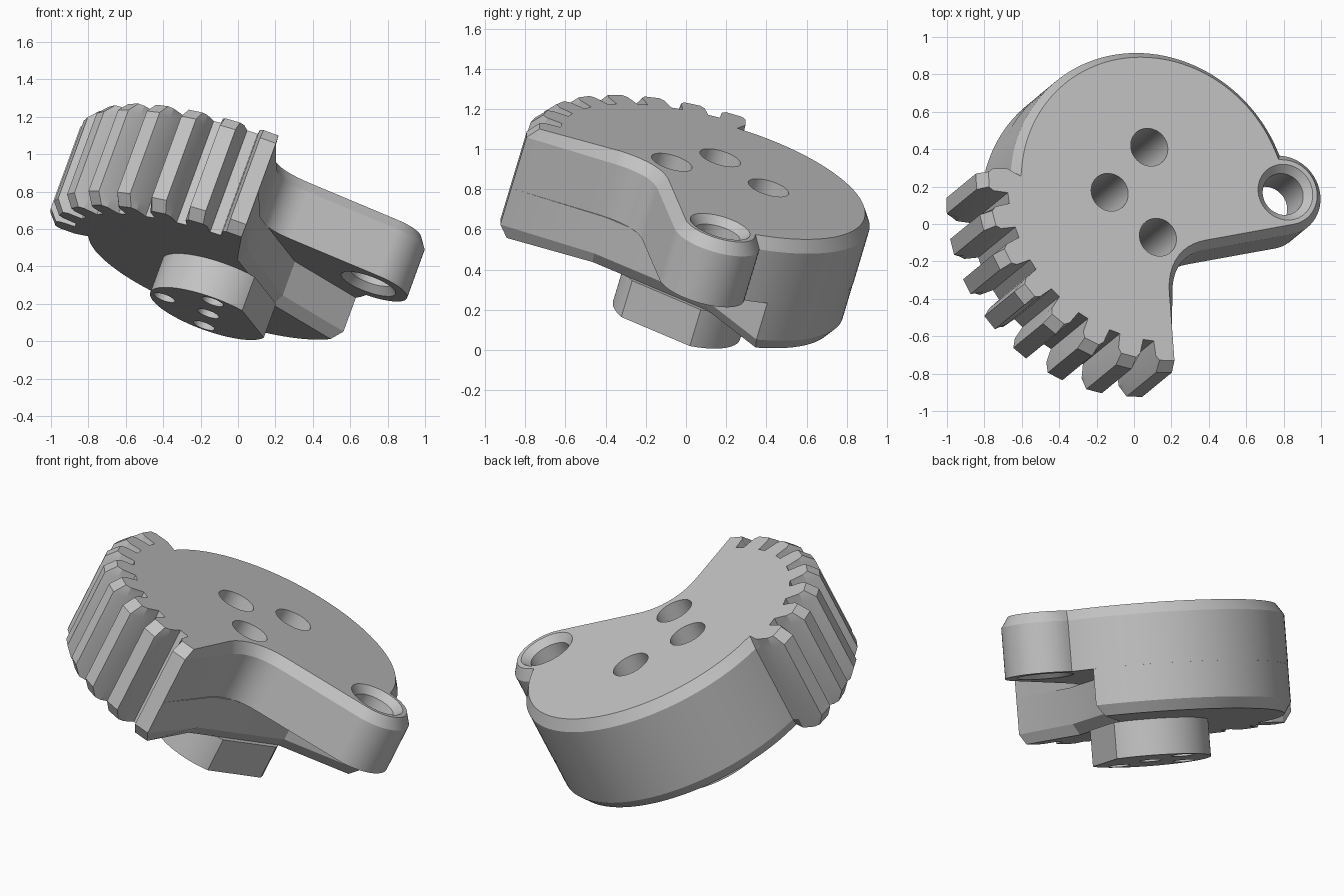
import bpy, bmesh, math
from mathutils import Vector, Matrix

cube = bpy.data.objects.get("Cube")
if cube:
    bpy.data.objects.remove(cube, do_unlink=True)

grey = bpy.data.materials.new("plain grey")
grey.use_nodes = True
grey.diffuse_color = (0.55, 0.55, 0.55, 1)
grey.node_tree.nodes["Principled BSDF"].inputs["Base Color"].default_value = grey.diffuse_color

# Tilted frame: origin on the gear axis in the top face, local z along the axis
normal = Vector((0.365, 0.3, 1)).normalized()
side = Vector((normal.z, 0, -normal.x)).normalized()
across = normal.cross(side)
FRAME = Matrix((side, across, normal)).transposed().to_4x4()
FRAME.translation = (0.105, 0.17, 0.871)

TOP_CHAMFER, CHAMFER_DEPTH = 0.04, 0.06
DISC_R, ROOT_R, TIP_R = 0.79, 0.83, 0.985
ARM_DEPTH, BODY_DEPTH, HUB_DEPTH = 0.34, 0.60, 0.80
TEETH, PITCH, FIRST = 8, 13.35, -91
BOSS, BOSS_R = Vector((0.75, 0)), 0.22


def polar(r, deg, centre=(0, 0)):
    a = math.radians(deg)
    return Vector((centre[0] + r * math.cos(a), centre[1] + r * math.sin(a)))


def arc(r, start, end, centre=(0, 0), step=3):
    n = max(2, round(abs(end - start) / step))
    return [polar(r, start + (end - start) * i / n, centre) for i in range(n + 1)]


def inset(points, d):
    """Move a counter-clockwise outline inward; gear points are only clipped at the tip."""
    out = []
    for i, p in enumerate(points):
        if p.length > DISC_R + 0.01 and p.x < 0.2:
            out.append(p * min(1, (TIP_R - d * 1.25) / p.length))
            continue
        a = (p - points[i - 1]).normalized()
        b = (points[(i + 1) % len(points)] - p).normalized()
        na, nb = Vector((-a.y, a.x)), Vector((-b.y, b.x))
        m = (na + nb).normalized()
        out.append(p + m * d / max(0.6, m.dot(na)))
    return out


def loft(name, rings):
    """Solid through outlines, given as (points, height) from bottom to top."""
    bm = bmesh.new()
    loops = [[bm.verts.new((p.x, p.y, z)) for p in pts] for pts, z in rings]
    for lo, hi in zip(loops, loops[1:]):
        for i in range(len(lo)):
            j = (i + 1) % len(lo)
            bm.faces.new((lo[i], lo[j], hi[j], hi[i]))
    bm.faces.new(loops[0][::-1])
    bm.faces.new(loops[-1])
    bmesh.ops.recalc_face_normals(bm, faces=bm.faces)
    mesh = bpy.data.meshes.new(name)
    bm.to_mesh(mesh)
    bm.free()
    mesh.materials.append(grey)
    obj = bpy.data.objects.new(name, mesh)
    bpy.context.collection.objects.link(obj)
    obj.matrix_world = FRAME
    return obj


def bore(name, centre, steps):
    """Round cutter from (radius, height) steps."""
    return loft(name, [(arc(r, 0, 352.5, centre, 7.5), z) for r, z in steps])


# Gear teeth, running clockwise from the end wall to the plain disc
teeth = []
for k in range(TEETH):
    mid = FIRST - PITCH * k
    profile = [(ROOT_R, 4.6), (0.91, 3.9), (TIP_R, 2.6)]
    if k:
        teeth += [polar(r, mid + h) for r, h in profile]
    else:
        teeth.append(polar(TIP_R, mid + 2.6))
    teeth += [polar(r, mid - h) for r, h in reversed(profile)]
teeth.reverse()
disc_end = FIRST - PITCH * (TEETH - 1) - 5 + 360

# Upper outline: teeth, filleted inner corner, arm with round boss, disc
knee, bend, arm_start = Vector((0.075, -0.53)), Vector((0.10, -0.335)), Vector((0.28, -0.305))
fillet = [knee.lerp(bend, t).lerp(bend.lerp(arm_start, t), t) for t in [i / 10 for i in range(11)]]
join = Vector((0.759, 0.22))
boss_end = math.degrees(math.atan2(join.y, join.x - BOSS.x))
join_angle = math.degrees(math.atan2(join.y, join.x))
upper = teeth + fillet + arc(BOSS_R, -80, boss_end, BOSS, 6) + arc(DISC_R, join_angle + 2, disc_end)

# Lower outline: the arm side is cut away by two flat walls
lower = teeth + [Vector((0.085, -0.50)), Vector((0.34, 0.08))] + arc(DISC_R - 0.001, 25.5, disc_end)

upper_plate = loft("upper_plate", [(upper, -ARM_DEPTH), (upper, -CHAMFER_DEPTH),
                                   (inset(upper, TOP_CHAMFER), 0)])
lower_plate = loft("lower_plate", [(inset(lower, TOP_CHAMFER), -BODY_DEPTH),
                                   (lower, CHAMFER_DEPTH - BODY_DEPTH), (lower, -ARM_DEPTH)])
hub = loft("hub", [(arc(0.33, 12, 300), -HUB_DEPTH), (arc(0.33, 12, 300), -BODY_DEPTH)])

# Holes: three stepped bores, a small centre bore under the hub, a countersunk boss hole
cutters = [bore("bolt_cutter", polar(0.25, a), [(0.06, -1), (0.06, -0.58), (0.105, -0.55), (0.105, 0.1)])
           for a in (-90, 90, 180)]
cutters.append(bore("centre_cutter", (0, 0), [(0.06, -1), (0.06, -0.66)]))
boss_cutter = bore("boss_cutter", BOSS, [(0.165, -ARM_DEPTH - 0.01), (0.115, -ARM_DEPTH + 0.04),
                                         (0.115, -0.04), (0.165, 0.01)])


def cut(obj, tools):
    bpy.context.view_layer.objects.active = obj
    for tool in tools:
        mod = obj.modifiers.new("hole", "BOOLEAN")
        mod.operation, mod.solver, mod.object = "DIFFERENCE", "EXACT", tool
        bpy.ops.object.modifier_apply(modifier=mod.name)


cut(upper_plate, cutters[:3] + [boss_cutter])
cut(lower_plate, cutters[:3])
cut(hub, cutters)
for tool in cutters + [boss_cutter]:
    bpy.data.objects.remove(tool, do_unlink=True)

# Smooth round walls, keep real edges sharp
bpy.ops.object.select_all(action="DESELECT")
for obj in (upper_plate, lower_plate, hub):
    obj.select_set(True)
bpy.context.view_layer.objects.active = upper_plate
bpy.ops.object.shade_smooth_by_angle(angle=math.radians(18))
